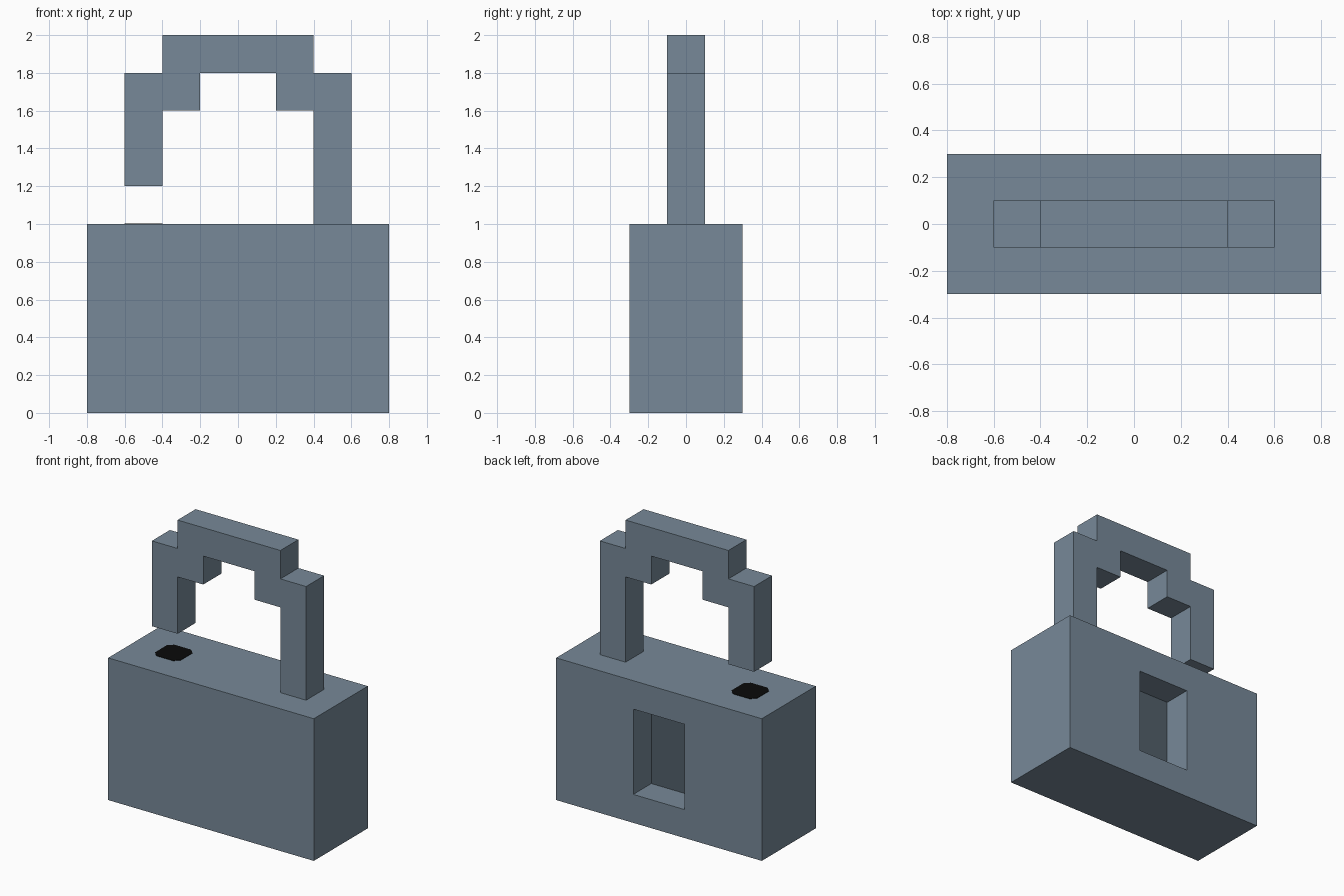
import bpy
import bmesh
from mathutils import Vector

cube = bpy.data.objects.get("Cube")
if cube:
    bpy.data.objects.remove(cube, do_unlink=True)


def material(name, rgb):
    mat = bpy.data.materials.new(name)
    mat.use_nodes = True
    colour = (*rgb, 1.0)
    mat.diffuse_color = colour
    mat.node_tree.nodes["Principled BSDF"].inputs["Base Color"].default_value = colour
    return mat


def finish(name, bm, *mats):
    mesh = bpy.data.meshes.new(name)
    bm.to_mesh(mesh)
    bm.free()
    for mat in mats:
        mesh.materials.append(mat)
    obj = bpy.data.objects.new(name, mesh)
    bpy.context.collection.objects.link(obj)
    return obj


def prism(name, outline, direction, mat):
    """Extrude a flat outline along a direction."""
    bm = bmesh.new()
    face = bm.faces.new([bm.verts.new(p) for p in outline])
    result = bmesh.ops.extrude_face_region(bm, geom=[face], use_keep_orig=True)
    verts = [g for g in result["geom"] if isinstance(g, bmesh.types.BMVert)]
    bmesh.ops.translate(bm, verts=verts, vec=direction)
    bmesh.ops.recalc_face_normals(bm, faces=bm.faces)
    return finish(name, bm, mat)


steel = material("steel grey", (0.185, 0.25, 0.315))
shade = material("dark steel", (0.085, 0.115, 0.145))
black = material("black", (0.003, 0.003, 0.003))

# Body: a box with a rectangular recess in its back
bm = bmesh.new()
bmesh.ops.create_cube(bm, size=1)
bmesh.ops.scale(bm, vec=(1.6, 0.6, 1), verts=bm.verts)
bmesh.ops.translate(bm, vec=(0, 0, 0.5), verts=bm.verts)
for co, normal in (((-0.2, 0, 0), (1, 0, 0)), ((0.2, 0, 0), (1, 0, 0)),
                   ((0, 0, 0.2), (0, 0, 1)), ((0, 0, 0.8), (0, 0, 1))):
    bmesh.ops.bisect_plane(bm, geom=bm.verts[:] + bm.edges[:] + bm.faces[:],
                           plane_co=co, plane_no=normal)
bm.normal_update()
centre = Vector((0, 0.3, 0.5))
recess = min(bm.faces, key=lambda f: (f.calc_center_median() - centre).length)
bmesh.ops.inset_region(bm, faces=[recess], thickness=0, depth=0)
bmesh.ops.translate(bm, vec=(0, -0.2, 0), verts=recess.verts)
recess.material_index = 1
bm.normal_update()
finish("body", bm, steel, shade)

# Shackle: stepped arch with one short, open leg
half = [(0.6, 1.8), (0.4, 1.8), (0.4, 2.0)]
inner = [(0.4, 1.6), (0.2, 1.6), (0.2, 1.8)]
outline = [(0.4, 1.0), (0.6, 1.0)] + half
outline += [(-x, z) for x, z in reversed(half)]
outline += [(-0.6, 1.2), (-0.4, 1.2)]
outline += [(-x, z) for x, z in inner] + inner[::-1]
prism("shackle", [(x, -0.1, z) for x, z in outline], (0, 0.2, 0), steel)

# Dark shackle hole under the open leg: a thin plate with clipped corners
r, c = 0.1, 0.065
corners = [(r, -c), (r, c), (c, r), (-c, r), (-r, c), (-r, -c), (-c, -r), (c, -r)]
prism("shackle_hole", [(x - 0.5, y, 1.0) for x, y in corners], (0, 0, 0.003), black)
